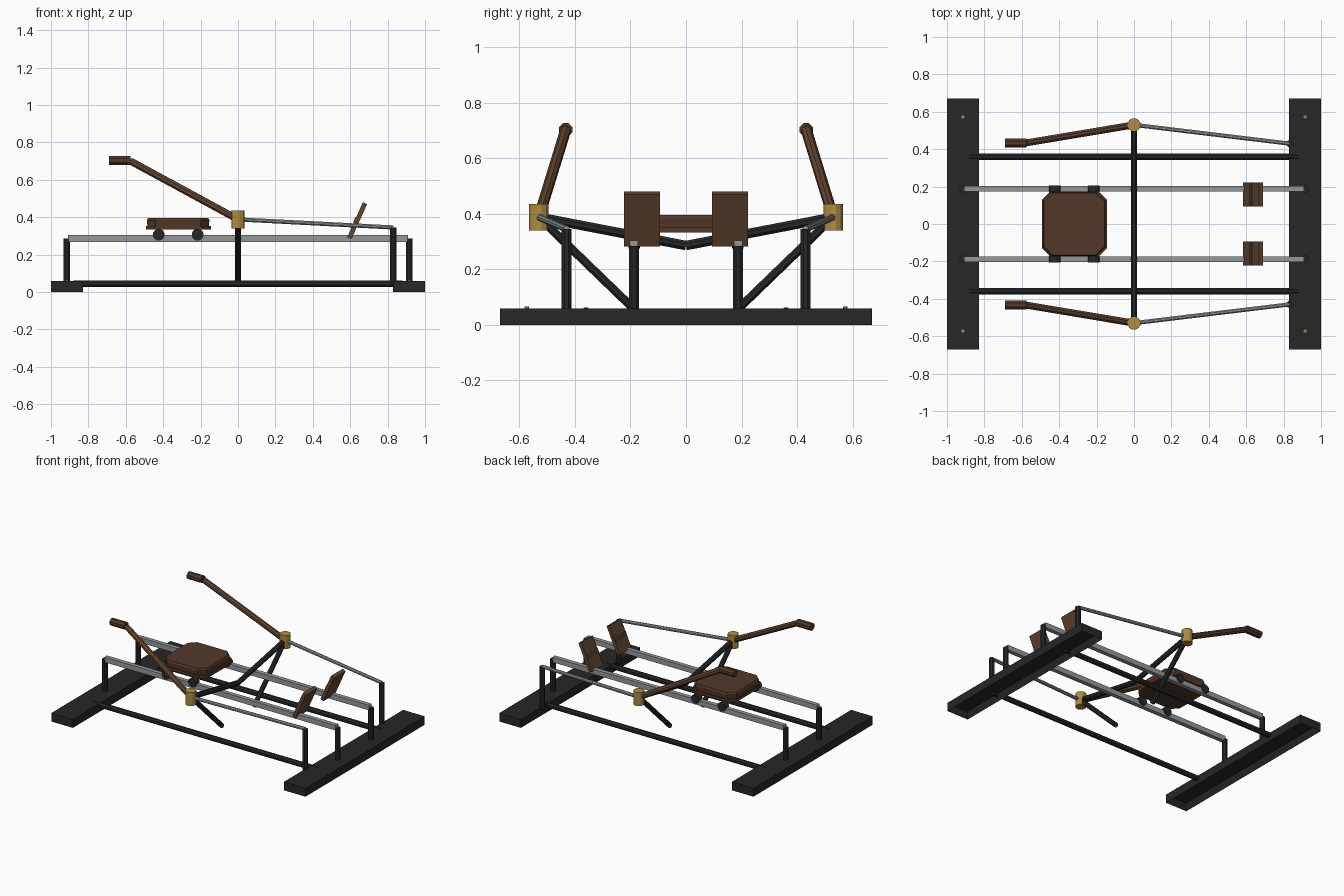
import bpy, bmesh, math
from mathutils import Vector, Matrix

if "Cube" in bpy.data.objects:
    bpy.data.objects.remove(bpy.data.objects["Cube"])


def material(name, rgb):
    m = bpy.data.materials.new(name)
    m.diffuse_color = (*rgb, 1)
    m.use_nodes = True
    m.node_tree.nodes["Principled BSDF"].inputs["Base Color"].default_value = m.diffuse_color
    return m


BLACK = material("black_steel", (0.02, 0.02, 0.02))
WOOD = material("brown_wood", (0.12, 0.06, 0.03))
SEAT = material("seat_leather", (0.085, 0.04, 0.022))
BRASS = material("brass", (0.42, 0.27, 0.05))
STEEL = material("steel", (0.3, 0.31, 0.32))


def finish(name, bm, mat):
    bmesh.ops.recalc_face_normals(bm, faces=bm.faces)
    me = bpy.data.meshes.new(name)
    bm.to_mesh(me)
    bm.free()
    me.materials.append(mat)
    ob = bpy.data.objects.new(name, me)
    bpy.context.collection.objects.link(ob)
    return ob


def box(name, centre, size, mat, tilt=0.0):
    bm = bmesh.new()
    m = Matrix.Translation(centre) @ Matrix.Rotation(tilt, 4, 'Y') @ Matrix.Diagonal((*size, 1))
    bmesh.ops.create_cube(bm, size=1, matrix=m)
    return finish(name, bm, mat)


def tube(name, a, b, r, mat, sides=8):
    a, b = Vector(a), Vector(b)
    d = b - a
    spin = Matrix.Rotation(math.pi / sides, 4, 'Z')
    m = Matrix.Translation((a + b) / 2) @ d.to_track_quat('Z', 'Y').to_matrix().to_4x4() @ spin
    bm = bmesh.new()
    bmesh.ops.create_cone(bm, cap_ends=True, segments=sides, radius1=r, radius2=r,
                          depth=d.length, matrix=m)
    return finish(name, bm, mat)


def foot(name, x):
    # hollow channel, open underneath
    bm = bmesh.new()
    bmesh.ops.create_cube(bm, size=1, matrix=Matrix.Translation((x, 0, 0.03))
                          @ Matrix.Diagonal((0.17, 1.34, 0.06, 1)))
    bm.faces.ensure_lookup_table()
    under = min(bm.faces, key=lambda f: f.calc_center_median().z)
    bmesh.ops.inset_region(bm, faces=[under], thickness=0.025)
    bmesh.ops.translate(bm, verts=under.verts, vec=(0, 0, 0.045))
    finish(name, bm, BLACK)


def octagon_slab(name, centre, half_x, half_y, cut, levels, mat):
    # levels: (z, inset) rings stacked from bottom to top
    bm = bmesh.new()
    rings = []
    for z, inset in levels:
        hx, hy = half_x - inset, half_y - inset
        pts = [(hx, hy - cut), (hx - cut, hy), (cut - hx, hy), (-hx, hy - cut),
               (-hx, cut - hy), (cut - hx, -hy), (hx - cut, -hy), (hx, cut - hy)]
        rings.append([bm.verts.new((centre[0] + x, centre[1] + y, z)) for x, y in pts])
    for lo, hi in zip(rings, rings[1:]):
        for i in range(8):
            j = (i + 1) % 8
            bm.faces.new((lo[i], lo[j], hi[j], hi[i]))
    bm.faces.new(rings[0][::-1])
    bm.faces.new(rings[-1])
    return finish(name, bm, mat)


# Floor feet and bolts
for end, sx in (("rear", -1), ("front", 1)):
    foot(end + "_foot", sx * 0.915)
    for side, sy in (("left", 1), ("right", -1)):
        tube(f"{end}_{side}_bolt", (sx * 0.915, sy * 0.573, 0.055),
             (sx * 0.915, sy * 0.573, 0.067), 0.009, BRASS)
        tube(f"{end}_{side}_rail_post", (sx * 0.915, sy * 0.187, 0.045),
             (sx * 0.915, sy * 0.187, 0.285), 0.019, BLACK)

# Parts mirrored left and right
for side, s in (("left", 1), ("right", -1)):
    tube(side + "_base_tube", (-0.88, s * 0.36, 0.045), (0.88, s * 0.36, 0.045), 0.0185, BLACK)
    box(side + "_slide_rail", (0, s * 0.188, 0.286), (1.82, 0.03, 0.036), STEEL)

    # Outrigger frame with pivot
    pivot = (0, s * 0.53, 0.388)
    tube(side + "_outrigger_arm", (0, 0, 0.286), pivot, 0.0185, BLACK)
    tube(side + "_outrigger_brace", pivot, (0, s * 0.18, 0.05), 0.0165, BLACK)
    tube(side + "_pivot_hub", (0, s * 0.53, 0.34), (0, s * 0.53, 0.435), 0.036, BRASS, 12)

    # Oar handle and grip
    tube(side + "_oar", pivot, (-0.575, s * 0.434, 0.70), 0.02, WOOD)
    tube(side + "_grip", (-0.69, s * 0.433, 0.703), (-0.575, s * 0.433, 0.703), 0.026, SEAT)

    # Resistance rod and its post
    tube(side + "_resistance_rod", pivot, (0.83, s * 0.43, 0.345), 0.012, STEEL)
    tube(side + "_rod_post", (0.83, s * 0.43, 0.045), (0.83, s * 0.43, 0.345), 0.019, BLACK)

    # Footplate with strap
    tilt = math.atan2(0.085, 0.19)
    box(side + "_footplate", (0.637, s * 0.158, 0.381), (0.025, 0.13, 0.205), WOOD, tilt)
    n = Vector((-math.cos(tilt), 0, math.sin(tilt)))
    box(side + "_foot_strap", Vector((0.637, s * 0.158, 0.381)) + n * 0.012,
        (0.008, 0.126, 0.03), SEAT, tilt)

    # Seat rollers
    for end, x in (("rear", -0.424), ("front", -0.216)):
        tube(f"{side}_{end}_seat_wheel", (x, s * 0.166, 0.306), (x, s * 0.207, 0.306),
             0.032, BLACK, 12)

# Sliding seat: base plate and cushion
octagon_slab("seat_base", (-0.318, 0), 0.173, 0.175, 0.045,
             [(0.333, 0), (0.352, 0)], SEAT)
octagon_slab("seat_cushion", (-0.32, 0), 0.17, 0.174, 0.045,
             [(0.345, 0.006), (0.385, 0.003), (0.396, 0.009)], SEAT)
